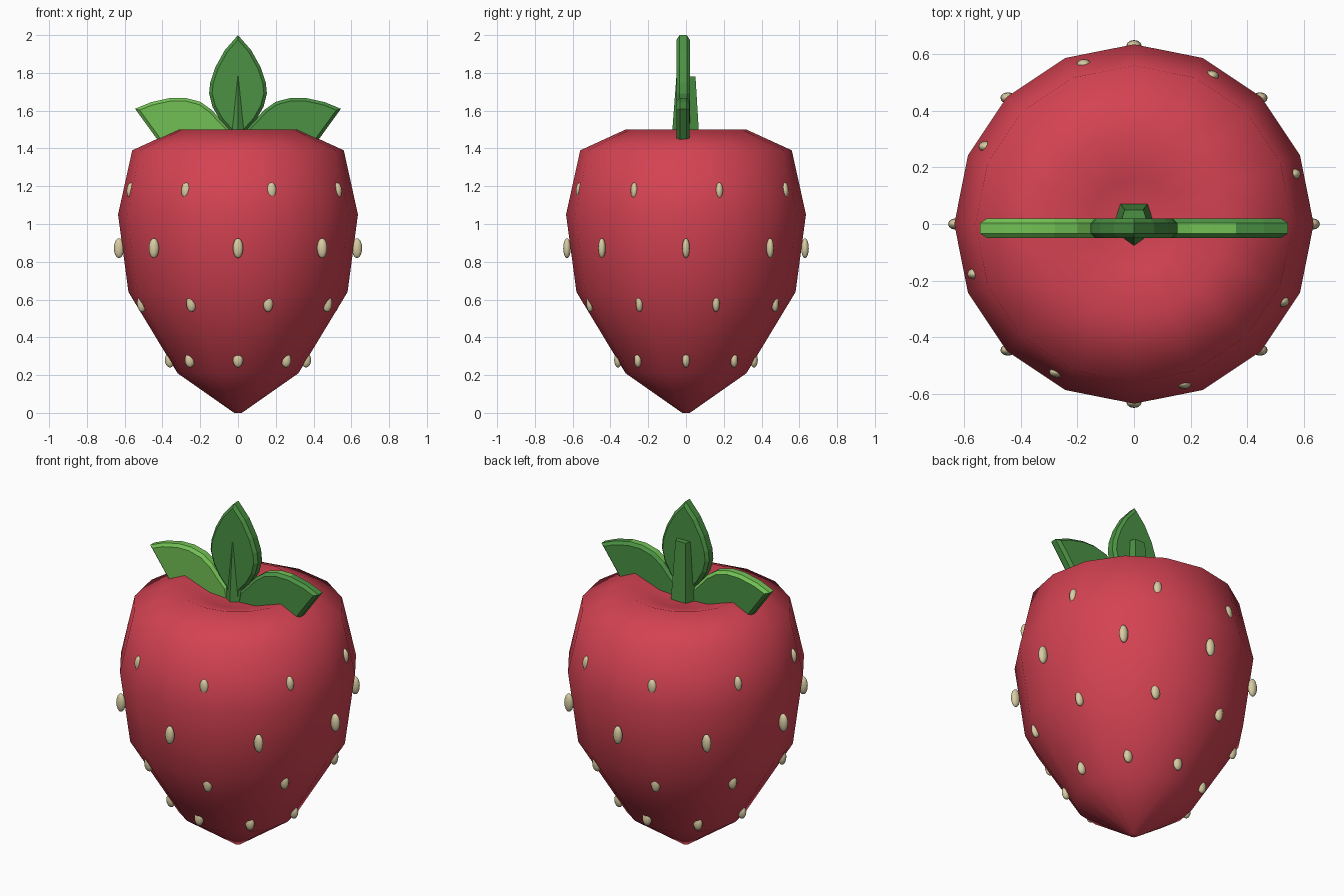
import bpy, bmesh
from math import sin, cos, radians, pi
from mathutils import Matrix

old = bpy.data.objects.get("Cube")
if old:
    bpy.data.objects.remove(old, do_unlink=True)


def material(name, rgb):
    m = bpy.data.materials.new(name)
    m.use_nodes = True
    m.diffuse_color = (*rgb, 1)
    m.node_tree.nodes["Principled BSDF"].inputs["Base Color"].default_value = (*rgb, 1)
    return m


RED = material("berry red", (0.66, 0.055, 0.085))
SEED = material("seed cream", (0.68, 0.6, 0.36))
GREEN = material("leaf green", (0.069, 0.283, 0.056))
LIGHT = material("light leaf green", (0.165, 0.53, 0.088))


def finish(bm, name, mats, smooth=False):
    bmesh.ops.recalc_face_normals(bm, faces=bm.faces[:])
    for f in bm.faces:
        f.smooth = smooth
    me = bpy.data.meshes.new(name)
    bm.to_mesh(me)
    bm.free()
    for m in mats:
        me.materials.append(m)
    ob = bpy.data.objects.new(name, me)
    bpy.context.collection.objects.link(ob)
    return ob


# Berry body: sixteen-sided lathe with a shallow dip in the top
def berry(sides=16):
    profile = [(0.02, 0), (0.32, 0.21), (0.58, 0.64), (0.635, 1.05),
               (0.56, 1.39), (0.32, 1.5), (0.16, 1.445)]
    bm = bmesh.new()
    rings = [[bm.verts.new((r * cos(2 * pi * i / sides), r * sin(2 * pi * i / sides), z))
              for i in range(sides)] for r, z in profile]
    for low, high in zip(rings, rings[1:]):
        for i in range(sides):
            j = (i + 1) % sides
            bm.faces.new((low[i], low[j], high[j], high[i]))
    bm.faces.new(rings[0])
    centre = bm.verts.new((0, 0, 1.435))
    for i in range(sides):
        bm.faces.new((rings[-1][i], rings[-1][(i + 1) % sides], centre))
    finish(bm, "berry_body", [RED], True)


# Seeds: four rings of eight, alternate rings turned
def seeds():
    bm = bmesh.new()
    rows = [(0.28, 0.36, 0, 0.04), (0.582, 0.532, 17.4, 0.048),
            (0.872, 0.63, 0, 0.053), (1.175, 0.59, 17.4, 0.045)]
    for z, r, turn, tall in rows:
        for k in range(8):
            a = radians(turn + 45 * k)
            place = Matrix.Translation((r * cos(a), r * sin(a), z))
            size = Matrix.Diagonal((0.027, 0.02, tall, 1))
            bmesh.ops.create_uvsphere(bm, u_segments=12, v_segments=8, radius=1,
                                      matrix=place @ size)
    finish(bm, "seeds", [SEED], True)


# Leaf: outline extruded through y, with bevelled rims
def leaf(name, outline, thick=0.07, rule=None):
    bm = bmesh.new()
    y = -0.015 - thick / 2
    front = bm.faces.new([bm.verts.new((x, y, z)) for x, z in outline])
    out = bmesh.ops.extrude_face_region(bm, geom=[front], use_keep_orig=True)
    moved = [v for v in out["geom"] if isinstance(v, bmesh.types.BMVert)]
    bmesh.ops.translate(bm, verts=moved, vec=(0, thick, 0))
    bmesh.ops.recalc_face_normals(bm, faces=bm.faces[:])
    rims = [e for e in bm.edges if abs(e.verts[0].co.y - e.verts[1].co.y) < 0.001]
    bmesh.ops.bevel(bm, geom=rims, offset=0.016, segments=1, affect='EDGES')
    bmesh.ops.recalc_face_normals(bm, faces=bm.faces[:])
    bm.normal_update()
    if rule:
        for f in bm.faces:
            f.material_index = int(rule(f.normal, f.calc_center_median()))
    finish(bm, name, [GREEN, LIGHT])


half = [(0.05, 1.41), (0.05, 1.5), (0.095, 1.55), (0.135, 1.62), (0.153, 1.69),
        (0.147, 1.75), (0.12, 1.83), (0.07, 1.92)]
leaf("centre_leaf", half + [(0, 2.0)] + [(-x, z) for x, z in reversed(half)])

side = [(0.02, 1.41), (0.4, 1.41), (0.545, 1.61), (0.46, 1.645), (0.36, 1.667),
        (0.28, 1.668), (0.2, 1.647), (0.14, 1.605), (0.09, 1.55), (0.04, 1.5)]
leaf("left_leaf", side, 0.068,
     lambda n, c: n.z > 0.8 and c.x < 0.36)
leaf("right_leaf", [(-x, z) for x, z in side], 0.068,
     lambda n, c: n.y < -0.5 or n.z > 0.3)


# Stem: five-sided taper with one edge to the front
bm = bmesh.new()
bmesh.ops.create_cone(bm, cap_ends=True, segments=5, radius1=0.083, radius2=0.056, depth=0.36,
                      matrix=Matrix.Translation((0, 0.005, 1.6)))
tip = min(bm.verts, key=lambda v: (round(v.co.z, 3), abs(v.co.x), v.co.y))
if tip.co.y > 0:
    bmesh.ops.rotate(bm, verts=bm.verts[:], cent=(0, 0.005, 0), matrix=Matrix.Rotation(pi, 3, 'Z'))
finish(bm, "stem", [GREEN])

berry()
seeds()
